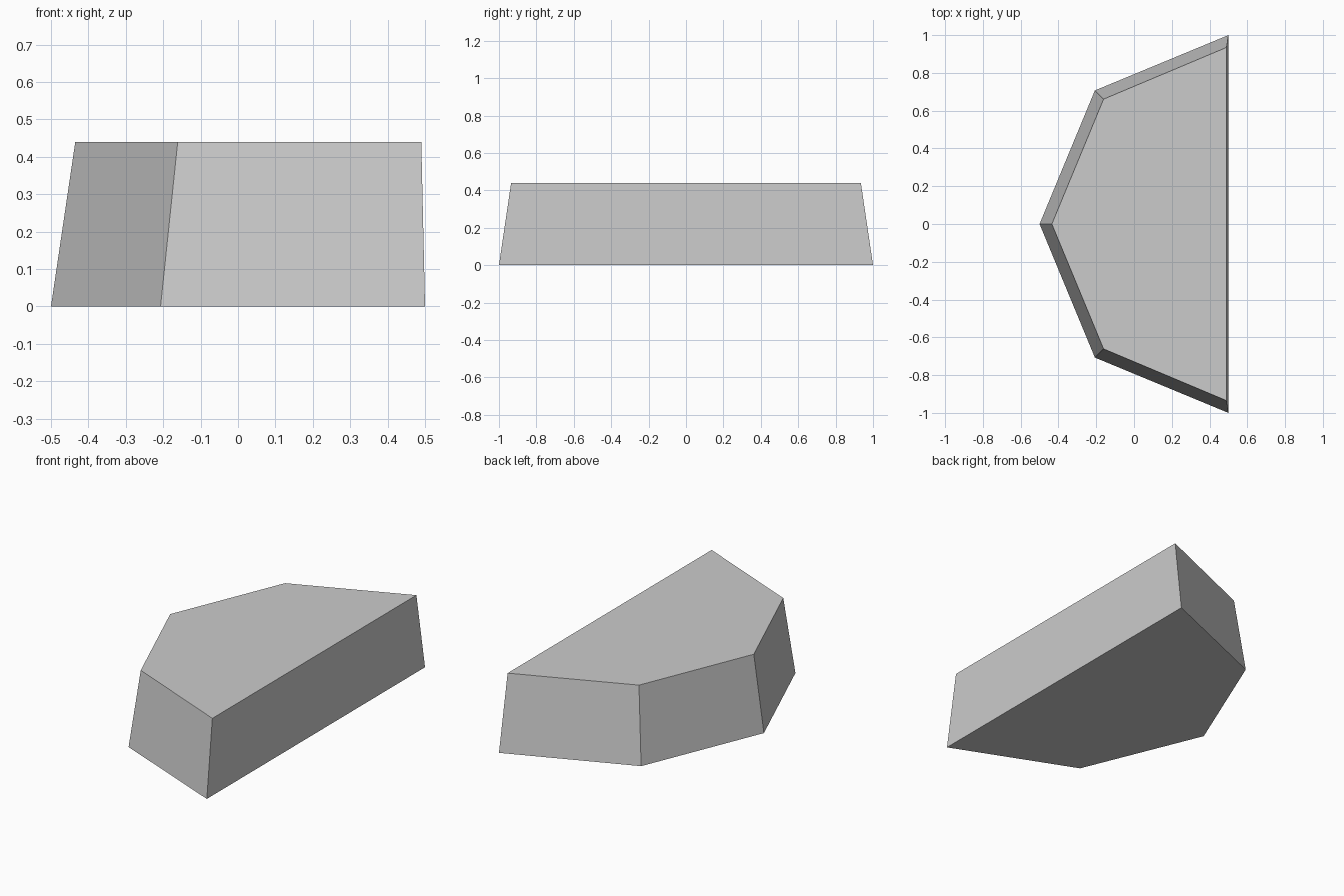
import bpy
import bmesh
from math import sin, cos, pi

cube = bpy.data.objects.get("Cube")
if cube:
    bpy.data.objects.remove(cube, do_unlink=True)

HEIGHT = 0.44

# Plain grey material
grey = bpy.data.materials.new("light_grey")
grey.use_nodes = True
colour = (0.6, 0.6, 0.6, 1)
grey.diffuse_color = colour
grey.node_tree.nodes["Principled BSDF"].inputs["Base Color"].default_value = colour


def half_octagon(bm, radius, flat_x, z):
    """Five corners of half an octagon, its flat side at flat_x."""
    corners = []
    for i in range(5):
        a = pi / 2 + i * pi / 4
        x = flat_x if i in (0, 4) else 0.5 + radius * cos(a)
        corners.append(bm.verts.new((x, radius * sin(a), z)))
    return corners


# Tapered half-octagon block
bm = bmesh.new()
bottom = half_octagon(bm, 1.0, 0.5, 0)
top = half_octagon(bm, 0.935, 0.49, HEIGHT)
bm.faces.new(bottom)
bm.faces.new(top)
for i in range(5):
    j = (i + 1) % 5
    bm.faces.new((bottom[i], bottom[j], top[j], top[i]))
bmesh.ops.recalc_face_normals(bm, faces=bm.faces)

mesh = bpy.data.meshes.new("half_octagon_block")
bm.to_mesh(mesh)
bm.free()
mesh.materials.append(grey)
block = bpy.data.objects.new("half_octagon_block", mesh)
bpy.context.collection.objects.link(block)
